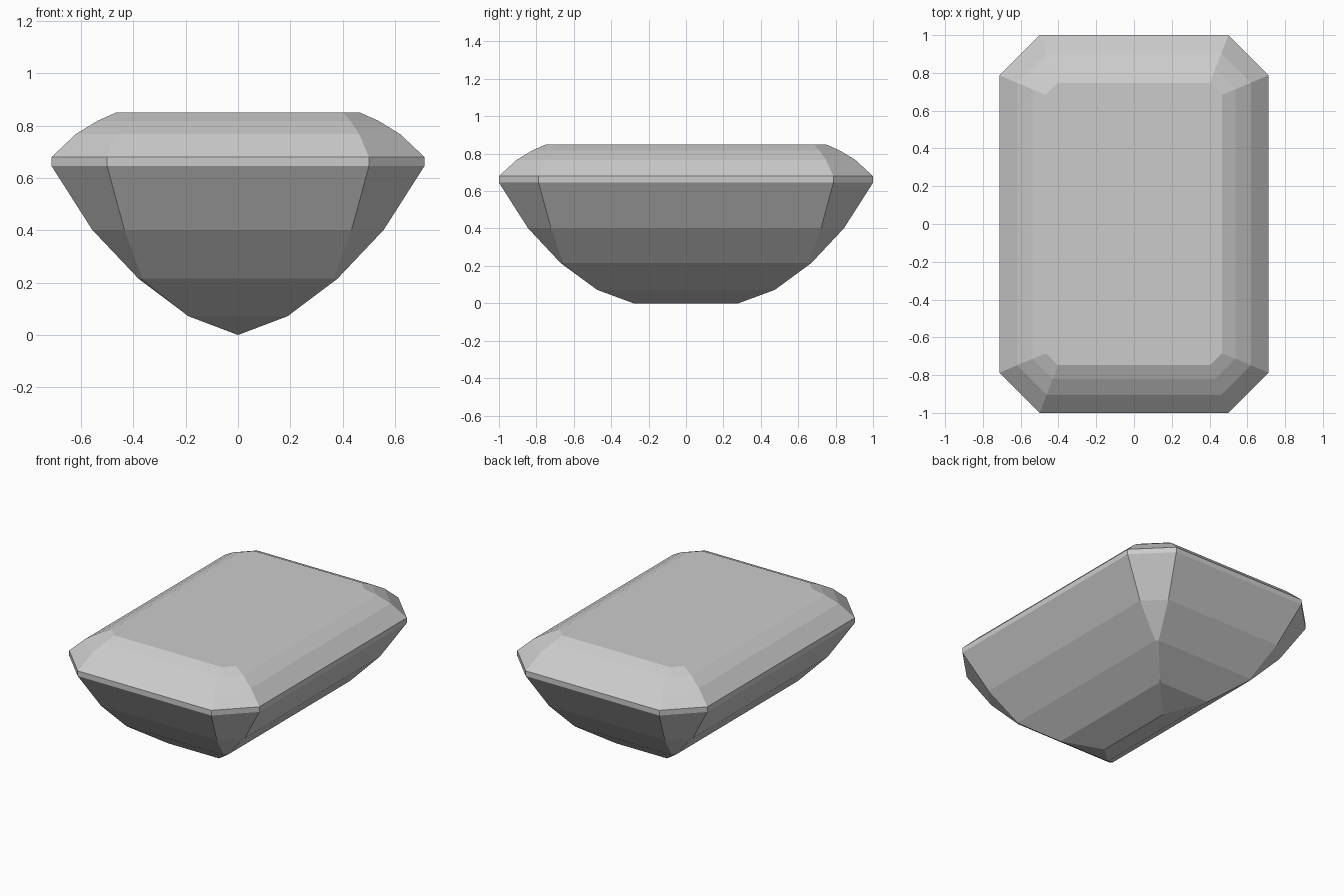
import bpy
import bmesh

if "Cube" in bpy.data.objects:
    bpy.data.objects.remove(bpy.data.objects["Cube"])

# Single pale grey
grey = bpy.data.materials.new("pale_grey")
grey.use_nodes = True
colour = (0.6, 0.6, 0.6, 1)
grey.diffuse_color = colour
grey.node_tree.nodes["Principled BSDF"].inputs["Base Color"].default_value = colour

# Step-cut tiers from keel to table: height, half width, half length, corner cut
tiers = [
    (0.0, 0.0, 0.28, 0.0),
    (0.072, 0.19, 0.475, 0.0),
    (0.215, 0.38, 0.67, 0.015),
    (0.402, 0.557, 0.845, 0.123),
    (0.645, 0.712, 1.0, 0.212),
    (0.68, 0.712, 1.0, 0.212),
    (0.767, 0.62, 0.905, 0.157),
    (0.818, 0.537, 0.82, 0.107),
    (0.85, 0.465, 0.747, 0.063),
]


def ring(bm, z, w, l, c):
    """Rectangle with cut corners, counter-clockwise from above."""
    outline = [(w, c - l), (w, l - c), (w - c, l), (c - w, l),
               (-w, l - c), (-w, c - l), (c - w, -l), (w - c, -l)]
    return [bm.verts.new((x, y, z)) for x, y in outline]


# Gem body: bridge the tiers, cap the table, weld the keel
bm = bmesh.new()
rings = [ring(bm, *tier) for tier in tiers]
for low, high in zip(rings, rings[1:]):
    for i in range(len(low)):
        j = (i + 1) % len(low)
        bm.faces.new((low[i], low[j], high[j], high[i]))
bm.faces.new(rings[-1])
bmesh.ops.remove_doubles(bm, verts=bm.verts, dist=0.0005)
bmesh.ops.recalc_face_normals(bm, faces=bm.faces)

mesh = bpy.data.meshes.new("cut_gem")
bm.to_mesh(mesh)
bm.free()
mesh.materials.append(grey)
gem = bpy.data.objects.new("cut_gem", mesh)
bpy.context.collection.objects.link(gem)
